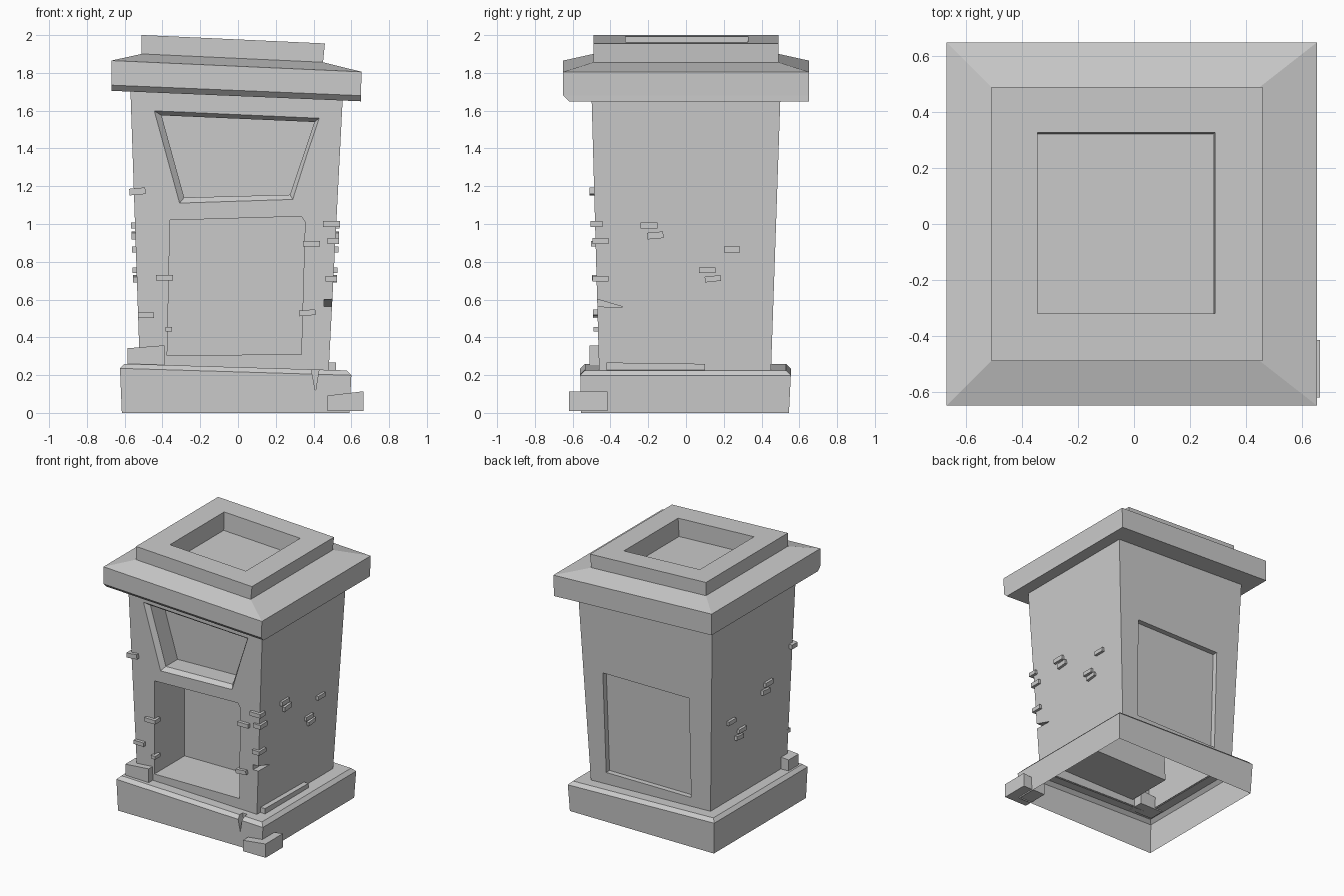
import bpy, bmesh, math
from mathutils import Matrix, Vector

if "Cube" in bpy.data.objects:
    bpy.data.objects.remove(bpy.data.objects["Cube"])


def make(name, bm):
    bmesh.ops.recalc_face_normals(bm, faces=bm.faces[:])
    me = bpy.data.meshes.new(name)
    bm.to_mesh(me)
    bm.free()
    ob = bpy.data.objects.new(name, me)
    bpy.context.collection.objects.link(ob)
    return ob


def loft(name, rings):
    """Closed solid skinned through rings of equal point count."""
    bm = bmesh.new()
    vs = [[bm.verts.new(p) for p in r] for r in rings]
    n = len(rings[0])
    for a, b in zip(vs, vs[1:]):
        for i in range(n):
            j = (i + 1) % n
            bm.faces.new((a[i], a[j], b[j], b[i]))
    bm.faces.new(vs[0][::-1])
    bm.faces.new(vs[-1])
    return make(name, bm)


def rect(x0, x1, y0, y1, z, k=0):
    """Rectangular ring whose height leans by k along x."""
    return [(x, y, z + k * x) for x, y in ((x0, y0), (x1, y0), (x1, y1), (x0, y1))]


def box(name, x0, x1, y0, y1, z0, z1, axis='Y', deg=0, k=0):
    ob = loft(name, [rect(x0, x1, y0, y1, z0), rect(x0, x1, y0, y1, z1 - k * (x0 + x1) / 2, k)])
    c = Matrix.Translation(Vector(((x0 + x1) / 2, (y0 + y1) / 2, (z0 + z1) / 2)))
    ob.data.transform(c @ Matrix.Rotation(math.radians(deg), 4, axis) @ c.inverted())
    return ob


def front_y(z):
    return -0.46 - 0.028 * (z - 0.24)


def front_ring(pts, d):
    return [(x, front_y(z) + d, z) for x, z in pts]


def cut(ob, cutters):
    """Subtract cutters, then open the hidden underside."""
    for c in cutters:
        c.hide_render = True
        m = ob.modifiers.new('cut', 'BOOLEAN')
        m.operation, m.object, m.solver = 'DIFFERENCE', c, 'EXACT'
    dg = bpy.context.evaluated_depsgraph_get()
    me = bpy.data.meshes.new_from_object(ob.evaluated_get(dg))
    ob.modifiers.clear()
    ob.data = me
    for c in cutters:
        bpy.data.objects.remove(c)
    bm = bmesh.new()
    bm.from_mesh(me)
    bm.normal_update()
    gone = []
    for f in bm.faces:
        c = f.calc_center_median()
        if abs(f.normal.z) > 0.9 and c.z < 0.27 and abs(c.x) < 0.15 and abs(c.y) < 0.15:
            gone.append(f)
    bmesh.ops.delete(bm, geom=gone, context='FACES')
    bm.to_mesh(me)
    bm.free()


# Plinth: leaning top, chamfered edge, crack in the front, open below
plinth = loft('plinth', [
    rect(-0.615, 0.59, -0.555, 0.545, 0),
    rect(-0.625, 0.60, -0.56, 0.555, 0.217, -0.03),
    rect(-0.60, 0.575, -0.535, 0.53, 0.242, -0.03),
    rect(-0.515, 0.475, -0.455, 0.445, 0.242, -0.03)])
crack = [(0.375, 0.30), (0.44, 0.30), (0.41, 0.115)]
cut(plinth, [loft('crack_cutter', [[(x, y, z) for x, z in crack] for y in (-0.7, -0.5)])])

# Body: tapered shaft with front hatch, front opening and back panel
body = loft('body', [
    rect(-0.52, 0.48, -0.46, 0.45, 0.235, -0.03),
    rect(-0.57, 0.555, -0.50, 0.50, 1.70, -0.042)])
outer = [(-0.445, 1.60), (0.43, 1.56), (0.29, 1.13), (-0.31, 1.11)]
inner = [(-0.405, 1.575), (0.405, 1.54), (0.275, 1.155), (-0.285, 1.14)]
wide = [(2 * a - c, 2 * b - d) for (a, b), (c, d) in zip(outer, inner)]
hatch = loft('hatch_cutter', [front_ring(wide, -0.03), front_ring(inner, 0.03),
                              front_ring(inner, 0.17)])
door = [(-0.375, 0.305), (0.335, 0.31), (0.355, 1.01), (0.335, 1.04), (-0.36, 1.02)]
opening = loft('opening_cutter', [front_ring(door, -0.1), front_ring(door, 0.36)])
panel = [(-0.36, 0.32), (0.35, 0.32), (0.36, 1.08), (-0.36, 1.08)]
back = loft('panel_cutter', [[(x, 0.7, z) for x, z in panel],
                             [(x, 0.41 + 0.034 * (z - 0.24), z) for x, z in panel]])
chip = loft('chip_cutter', [[(x, -0.60, 0.565), (x, -0.33, 0.56), (x, -0.60, 0.64)]
                            for x in (0.455, 0.6)])
cut(body, [hatch, opening, back, chip])

# Cap: sloped slab, raised collar and sunken square in one piece
loft('cap', [
    rect(-0.67, 0.65, -0.62, 0.65, 1.677, -0.042),
    rect(-0.67, 0.65, -0.65, 0.65, 1.707, -0.042),
    rect(-0.67, 0.655, -0.65, 0.65, 1.835, -0.045),
    rect(-0.51, 0.45, -0.49, 0.49, 1.877, -0.046),
    rect(-0.51, 0.46, -0.49, 0.49, 1.977, -0.046),
    rect(-0.345, 0.29, -0.32, 0.328, 1.977, -0.046),
    rect(-0.345, 0.282, -0.32, 0.322, 1.84, -0.046)])

# Bricks poking out of the front: x range, z range, tilt
for x0, x1, z0, z1, deg in ((-0.575, -0.49, 1.155, 1.19, -5), (0.45, 0.54, 0.985, 1.015, 0),
                            (0.345, 0.435, 0.88, 0.91, 0), (-0.435, -0.345, 0.70, 0.73, 0),
                            (0.325, 0.41, 0.515, 0.545, -5), (-0.53, -0.445, 0.503, 0.532, 0),
                            (-0.385, -0.35, 0.43, 0.455, 0)):
    y = front_y(z0)
    box('front_brick', x0, x1, y - 0.025, y + 0.04, z0, z1, 'Y', deg)

# Bricks poking out of both sides: y range, z range, tilt
for y0, y1, z0, z1, deg in ((-0.24, -0.15, 0.975, 1.008, 0), (-0.205, -0.12, 0.922, 0.957, 5),
                            (0.2, 0.285, 0.85, 0.88, 0), (0.07, 0.155, 0.74, 0.77, 0),
                            (0.1, 0.185, 0.695, 0.725, 6), (-0.495, -0.41, 0.895, 0.927, 0),
                            (-0.495, -0.41, 0.695, 0.725, 0)):
    t = (z0 - 0.24) / 1.44
    r, l = 0.48 + 0.075 * t, -0.52 - 0.05 * t
    box('right_brick', r - 0.04, r + 0.02, y0, y1, z0, z1, 'X', deg)
    if y0 > -0.4:
        box('left_brick', l - 0.02, l + 0.04, y0, y1, z0, z1, 'X', deg)

# Loose stones and the slab on the right ledge
box('left_stone', -0.585, -0.39, -0.51, -0.39, 0.25, 0.35, k=0.08)
box('corner_stone', 0.475, 0.665, -0.62, -0.415, 0.01, 0.103, k=0.12)
box('ledge_slab', 0.45, 0.52, -0.42, 0.10, 0.22, 0.263, 'X', -0.8)
